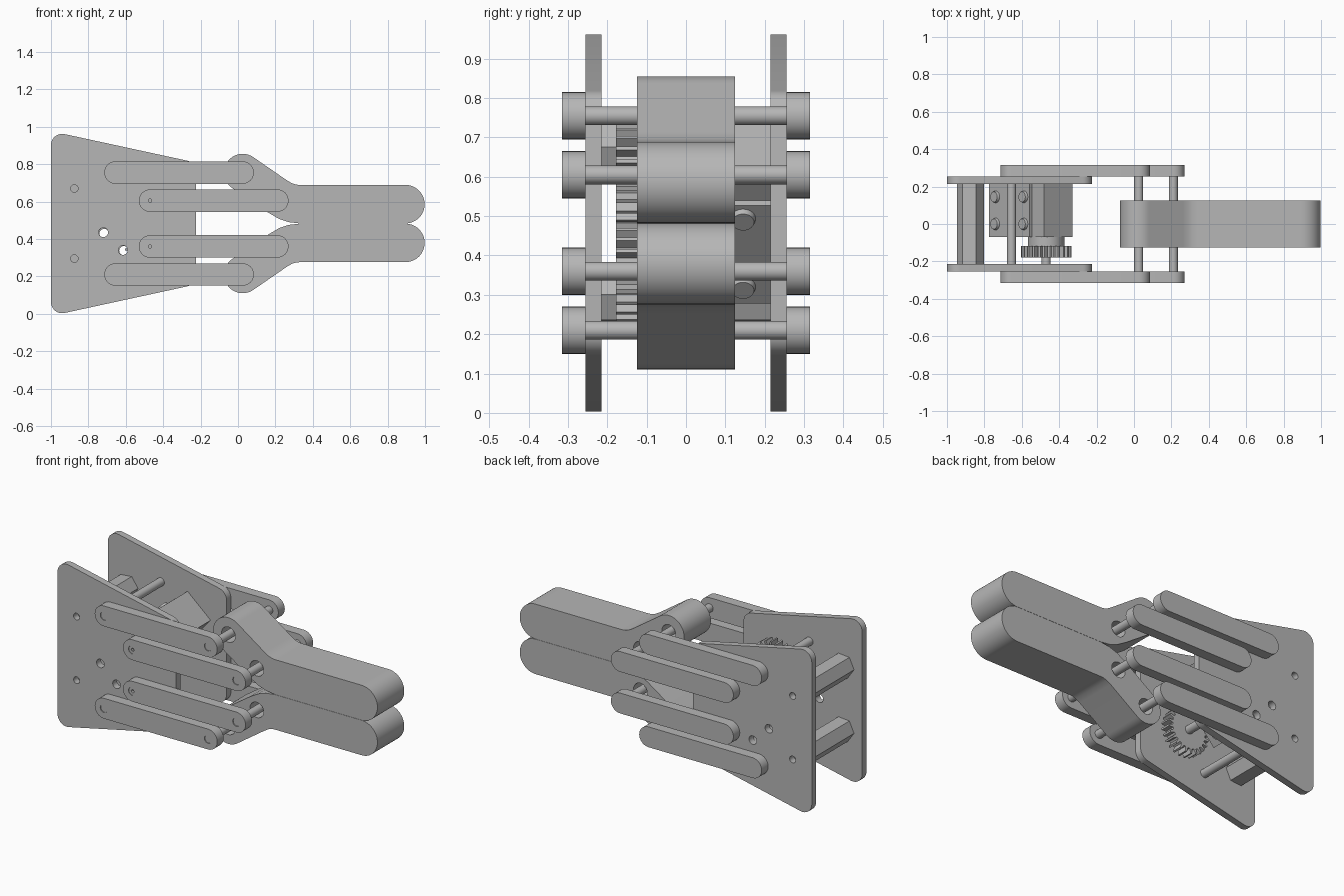
import bpy, bmesh
from math import sin, cos, pi, radians
from mathutils import Vector, Matrix

cube = bpy.data.objects.get("Cube")
if cube:
    bpy.data.objects.remove(cube, do_unlink=True)

GREY = (0.47, 0.47, 0.47, 1)
mat = bpy.data.materials.new("plain_grey")
mat.use_nodes = True
mat.diffuse_color = GREY
for node in mat.node_tree.nodes:
    if node.type == 'BSDF_PRINCIPLED':
        node.inputs["Base Color"].default_value = GREY

MID = 0.4825  # mirror height of the mechanism


def arc(cx, cz, r, a0, a1, n=16):
    return [(cx + r * cos(radians(a0 + (a1 - a0) * i / n)),
             cz + r * sin(radians(a0 + (a1 - a0) * i / n))) for i in range(n + 1)]


def circle(cx, cz, r, n=32, start=0):
    return arc(cx, cz, r, start, start + 360, n)[:-1]


def flip(pts):
    return [(x, 2 * MID - z) for x, z in reversed(pts)]


def finish(name, mesh):
    ob = bpy.data.objects.new(name, mesh)
    bpy.context.collection.objects.link(ob)
    mesh.materials.clear()
    mesh.materials.append(mat)
    bpy.ops.object.select_all(action='DESELECT')
    ob.select_set(True)
    bpy.context.view_layer.objects.active = ob
    bpy.ops.object.shade_smooth_by_angle(angle=radians(30))
    return ob


def prism(name, loops, y0, y1):
    """Extrude an outline (plus hole outlines) in the xz plane from y0 to y1."""
    cu = bpy.data.curves.new(name, 'CURVE')
    cu.dimensions = '2D'
    cu.fill_mode = 'BOTH'
    cu.extrude = (y1 - y0) / 2
    for pts in loops:
        sp = cu.splines.new('POLY')
        sp.points.add(len(pts) - 1)
        for p, (x, z) in zip(sp.points, pts):
            p.co = (x, z, 0, 1)
        sp.use_cyclic_u = True
    tmp = bpy.data.objects.new("outline", cu)
    mesh = bpy.data.meshes.new_from_object(tmp)
    bpy.data.objects.remove(tmp)
    bpy.data.curves.remove(cu)
    mesh.transform(Matrix.Translation((0, (y0 + y1) / 2, 0)) @ Matrix.Rotation(pi / 2, 4, 'X'))
    bm = bmesh.new()
    bm.from_mesh(mesh)
    bmesh.ops.remove_doubles(bm, verts=bm.verts, dist=1e-5)
    bmesh.ops.recalc_face_normals(bm, faces=bm.faces)
    bm.to_mesh(mesh)
    bm.free()
    mesh.name = name
    return finish(name, mesh)


# Side plates with rounded corners and bolt holes
upper = arc(-0.285, 0.76, 0.06, 0, 77.8, 8) + arc(-0.94, 0.902, 0.06, 77.8, 180, 8)
plate = upper + flip(upper)
holes = [circle(-0.875, 0.67, 0.02), circle(-0.875, 0.295, 0.02),
         circle(-0.72, 0.435, 0.025), circle(-0.615, 0.34, 0.025)]
prism("front_plate", [plate] + holes, -0.255, -0.215)
prism("back_plate", [plate] + holes, 0.215, 0.255)

# Hexagonal standoffs between the plates
for name, z in (("upper", 0.67), ("lower", 0.295)):
    prism(name + "_standoff", [circle(-0.875, z, 0.072, 6, 5)], -0.215, 0.215)

# Parallel links and their pins
PIN = 0.024
LINKS = {"outer": (-0.655, 0.025, 0.755), "inner": (-0.47, 0.21, 0.605)}
for kind, (xa, xb, zl) in LINKS.items():
    for side, z in (("upper", zl), ("lower", 2 * MID - zl)):
        label = f"{side}_{kind}"
        body = arc(xa, z, 0.06, 90, 270) + arc(xb, z, 0.06, -90, 90)
        prism(label + "_front_link", [body, circle(xa, z, PIN), circle(xb, z, PIN)],
              -0.315, -0.255)
        prism(label + "_back_link", [body], 0.255, 0.315)
        prism(label + "_finger_pin", [circle(xb, z, PIN)], -0.31, 0.26)
        if kind == "outer":
            prism(label + "_pivot_pin", [circle(xa, z, PIN)], -0.31, 0.26)
        else:
            prism(label + "_gear_shaft", [circle(xa, z, PIN), circle(xa, z, 0.009, 12)],
                  -0.312, 0.26)

# Fingers: round knuckle, sloped neck, straight round-ended tip
finger = (arc(0.025, 0.755, 0.1, 55.6, 235.6, 24)
          + [(0.16, 0.542), (0.22, 0.507), (0.27, 0.49), (0.33, 0.483)]
          + arc(0.895, 0.586, 0.103, -90, 90, 24)
          + [(0.34, 0.689), (0.315, 0.69), (0.29, 0.697), (0.262, 0.713)])
bores = [circle(0.025, 0.755, 0.045), circle(0.21, 0.605, 0.045)]
prism("upper_finger", [finger] + bores, -0.125, 0.125)
prism("lower_finger", [flip(p) for p in [finger] + bores], -0.125, 0.125)


# Meshing gears
def gear(name, cx, cz, offset, teeth=24):
    pts = []
    step = 360 / teeth
    for i in range(teeth):
        for f, r in ((-0.3, 0.108), (-0.14, 0.135), (0.14, 0.135), (0.3, 0.108)):
            a = radians((i + f) * step + offset)
            pts.append((cx + r * cos(a), cz + r * sin(a)))
    prism(name, [pts], -0.178, -0.118)


gear("upper_gear", -0.47, 0.605, 0)
gear("lower_gear", -0.47, 0.36, 7.5)

# Tilted motor: s runs along its length, w across its width
along = Vector((0.656, 0, 0.755))
across = Vector((-0.755, 0, 0.656))
shaft = Vector((-0.47, 0, 0.605))


def spot(s, w):
    p = shaft + along * s + across * w
    return (p.x, p.z)


def box(s0, s1, w0, w1):
    return [spot(s0, w0), spot(s1, w0), spot(s1, w1), spot(s0, w1)]


prism("motor_body", [box(-0.24, 0.1, -0.1, 0.1)], -0.07, 0.215)
prism("motor_hub", [circle(-0.47, 0.605, 0.098)], -0.118, -0.07)
prism("motor_flange", [box(-0.34, -0.24, -0.1, 0.1),
                       circle(*spot(-0.294, 0.07), 0.025),
                       circle(*spot(-0.294, -0.07), 0.025)], 0.18, 0.215)

# Bracket walls and screw heads on both long sides of the motor
for side, sign in (("upper", 1), ("lower", -1)):
    prism(f"{side}_bracket", [box(-0.33, 0, sign * 0.1, sign * 0.118)], -0.07, 0.215)
    bm = bmesh.new()
    turn = (across * sign).to_track_quat('Z', 'Y').to_matrix().to_4x4()
    for s in (-0.275, -0.045):
        for y in (0.0, 0.145):
            x, z = spot(s, sign * 0.122)
            bmesh.ops.create_cone(bm, cap_ends=True, segments=20, radius1=0.034, radius2=0.028,
                                  depth=0.02, matrix=Matrix.Translation((x, y, z)) @ turn)
    mesh = bpy.data.meshes.new(f"{side}_bracket_screws")
    bm.to_mesh(mesh)
    bm.free()
    finish(f"{side}_bracket_screws", mesh)
